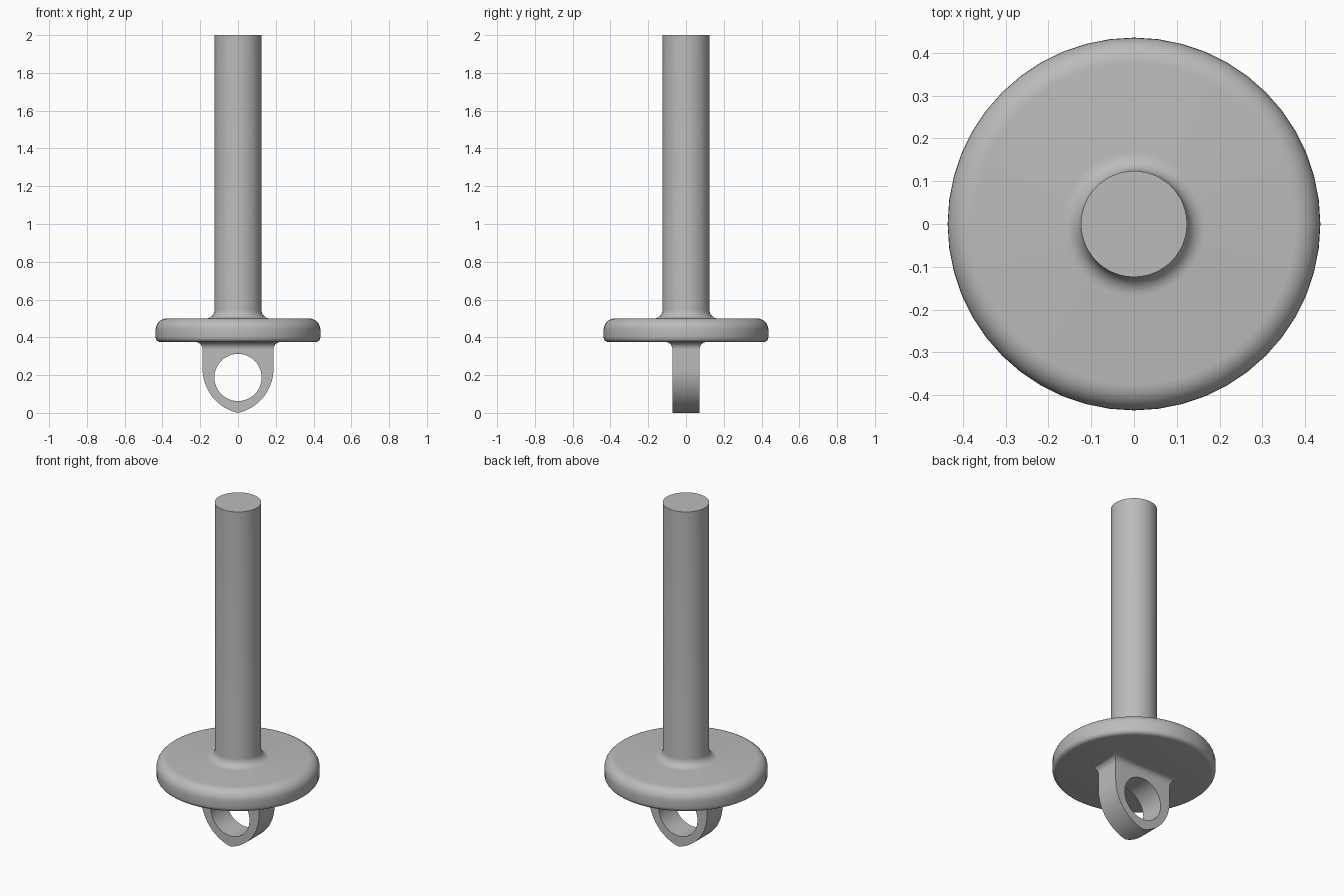
import bpy
import bmesh
from math import cos, sin, pi, acos, radians

default = bpy.data.objects.get("Cube")
if default:
    bpy.data.objects.remove(default, do_unlink=True)

GREY = (0.5, 0.5, 0.5, 1.0)
steel = bpy.data.materials.new("grey_metal")
steel.use_nodes = True
steel.diffuse_color = GREY
steel.node_tree.nodes["Principled BSDF"].inputs["Base Color"].default_value = GREY


def arc(cx, cz, r, start, end, steps):
    """Points on an arc, angles in degrees."""
    angles = [radians(start + (end - start) * i / steps) for i in range(steps + 1)]
    return [(cx + r * cos(a), cz + r * sin(a)) for a in angles]


def make_object(name, bm):
    bmesh.ops.remove_doubles(bm, verts=bm.verts, dist=1e-5)
    bmesh.ops.recalc_face_normals(bm, faces=bm.faces)
    mesh = bpy.data.meshes.new(name)
    bm.to_mesh(mesh)
    bm.free()
    mesh.materials.append(steel)
    obj = bpy.data.objects.new(name, mesh)
    bpy.context.collection.objects.link(obj)
    return obj


def shade(obj, angle=35):
    bpy.ops.object.select_all(action="DESELECT")
    obj.select_set(True)
    bpy.context.view_layer.objects.active = obj
    bpy.ops.object.shade_smooth_by_angle(angle=radians(angle))


def loft(bm, loops):
    """Skin a stack of equal-length closed loops and cap both ends."""
    rings = [[bm.verts.new(p) for p in loop] for loop in loops]
    n = len(rings[0])
    for low, high in zip(rings, rings[1:]):
        for i in range(n):
            j = (i + 1) % n
            bm.faces.new((low[i], low[j], high[j], high[i]))
    bm.faces.new(rings[0])
    bm.faces.new(rings[-1])


# Rod and flange: one turned profile, filleted at the rod's foot
ROD, FLANGE, BASE, DECK = 0.124, 0.436, 0.375, 0.5
SEGMENTS = 48
profile = arc(FLANGE - 0.025, BASE + 0.025, 0.025, -90, 0, 4)
profile += arc(FLANGE - 0.06, DECK - 0.06, 0.06, 0, 90, 8)
profile += arc(ROD + 0.045, DECK + 0.045, 0.045, 270, 180, 7)
profile.append((ROD, 2.0))
bm = bmesh.new()
loft(bm, [[(r * cos(2 * pi * i / SEGMENTS), r * sin(2 * pi * i / SEGMENTS), z)
           for i in range(SEGMENTS)] for r, z in profile])
shade(make_object("rod_and_flange", bm))

# Eye lug: pointed-arch outline given thickness along y
HALF_W, HALF_T, SPRING = 0.188, 0.072, 0.235
FILLET = 0.038
radius = (SPRING ** 2 + HALF_W ** 2) / (2 * HALF_W)
sweep = math_deg = acos((radius - HALF_W) / radius) * 180 / pi
side = arc(HALF_W - radius, SPRING, radius, -sweep, 0, 14)
side.append((HALF_W, BASE - FILLET))
outline = side + [(-x, z) for x, z in reversed(side[1:])]
bm = bmesh.new()
loft(bm, [[(x, y, z) for x, z in outline] for y in (-HALF_T, HALF_T)])
lug = make_object("eye_lug", bm)

# Eye hole through the lug
bm = bmesh.new()
hole = arc(0, 0.1875, 0.125, 0, 360, 48)[:-1]
loft(bm, [[(x, y, z) for x, z in hole] for y in (-0.3, 0.3)])
cutter = make_object("eye_cutter", bm)
cut = lug.modifiers.new("eye_hole", "BOOLEAN")
cut.operation = "DIFFERENCE"
cut.solver = "EXACT"
cut.object = cutter
bpy.ops.object.select_all(action="DESELECT")
lug.select_set(True)
bpy.context.view_layer.objects.active = lug
bpy.ops.object.modifier_apply(modifier=cut.name)
bpy.data.objects.remove(cutter, do_unlink=True)
shade(lug, 25)

# Lug fillet: rectangular collar flaring into the flange, mitred at corners
bm = bmesh.new()
flare = arc(FILLET, BASE - FILLET, FILLET, 180, 90, 7)
loops = []
for grow, z in flare + [(FILLET, BASE + 0.01)]:
    w, t = HALF_W + grow, HALF_T + grow
    loops.append([(-w, -t, z), (w, -t, z), (w, t, z), (-w, t, z)])
loft(bm, loops)
shade(make_object("lug_fillet", bm))
